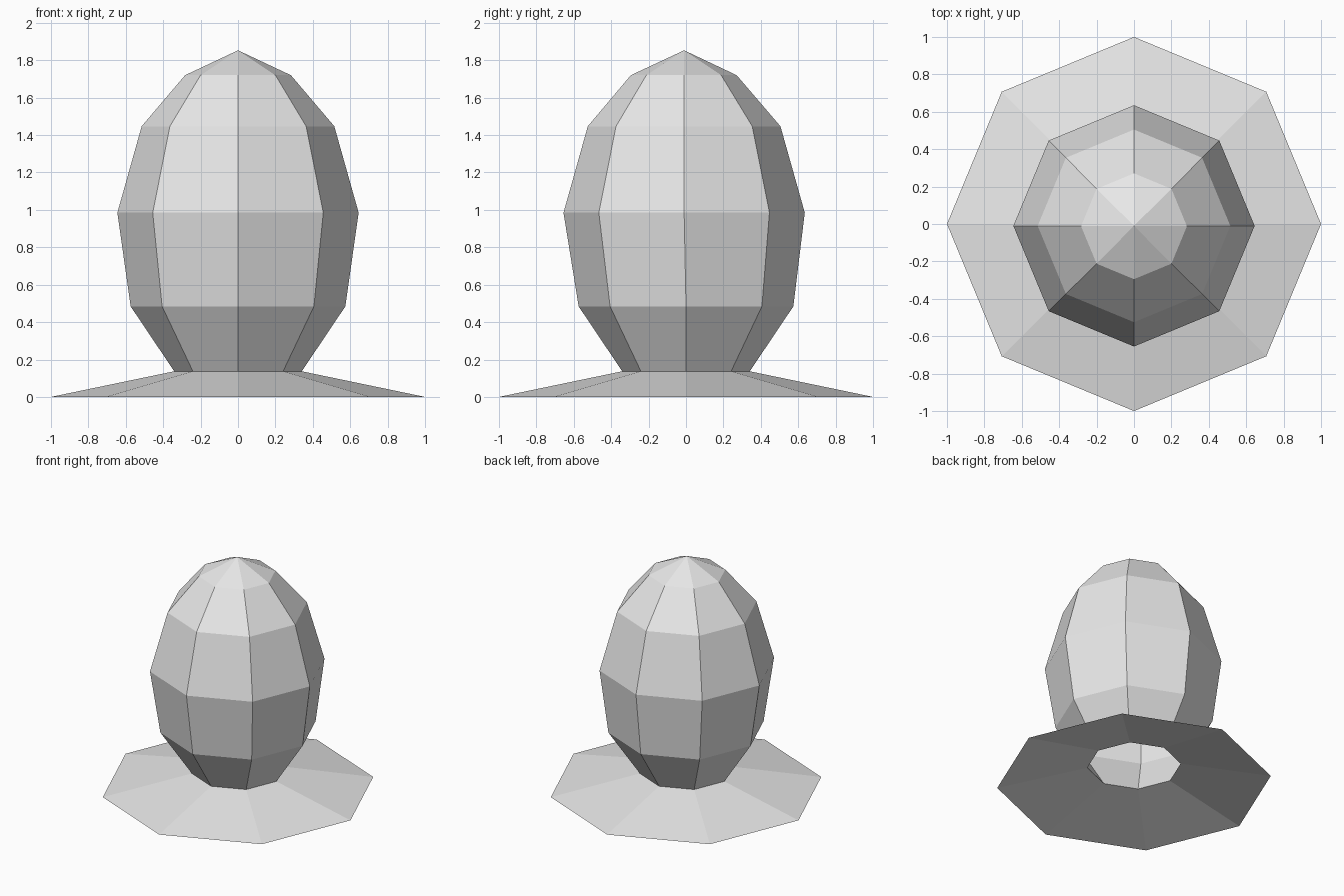
import bpy, bmesh
from math import cos, sin, tau

cube = bpy.data.objects.get("Cube")
if cube:
    bpy.data.objects.remove(cube, do_unlink=True)

SIDES = 8

grey = bpy.data.materials.new("plain grey")
grey.use_nodes = True
colour = (0.8, 0.8, 0.8, 1)
grey.diffuse_color = colour
grey.node_tree.nodes["Principled BSDF"].inputs["Base Color"].default_value = colour


def add_ring(bm, radius, z, y):
    return [bm.verts.new((radius * cos(tau * i / SIDES),
                          y + radius * sin(tau * i / SIDES), z))
            for i in range(SIDES)]


# One open sheet: flared skirt, narrow neck, then the egg-shaped body
# Each profile entry is radius, height, y offset
profile = [(1.0, 0, 0), (0.341, 0.137, 0), (0.574, 0.484, 0),
           (0.645, 0.985, -0.01), (0.515, 1.447, -0.01), (0.283, 1.72, -0.012)]

bm = bmesh.new()
rings = [add_ring(bm, *p) for p in profile]
for low, high in zip(rings, rings[1:]):
    for i in range(SIDES):
        j = (i + 1) % SIDES
        bm.faces.new((low[i], low[j], high[j], high[i]))

# Pointed cap
tip = bm.verts.new((0, -0.01, 1.853))
for i in range(SIDES):
    bm.faces.new((rings[-1][i], rings[-1][(i + 1) % SIDES], tip))

mesh = bpy.data.meshes.new("egg_with_skirt")
bm.to_mesh(mesh)
bm.free()
mesh.materials.append(grey)
body = bpy.data.objects.new("egg_with_skirt", mesh)
bpy.context.collection.objects.link(body)
